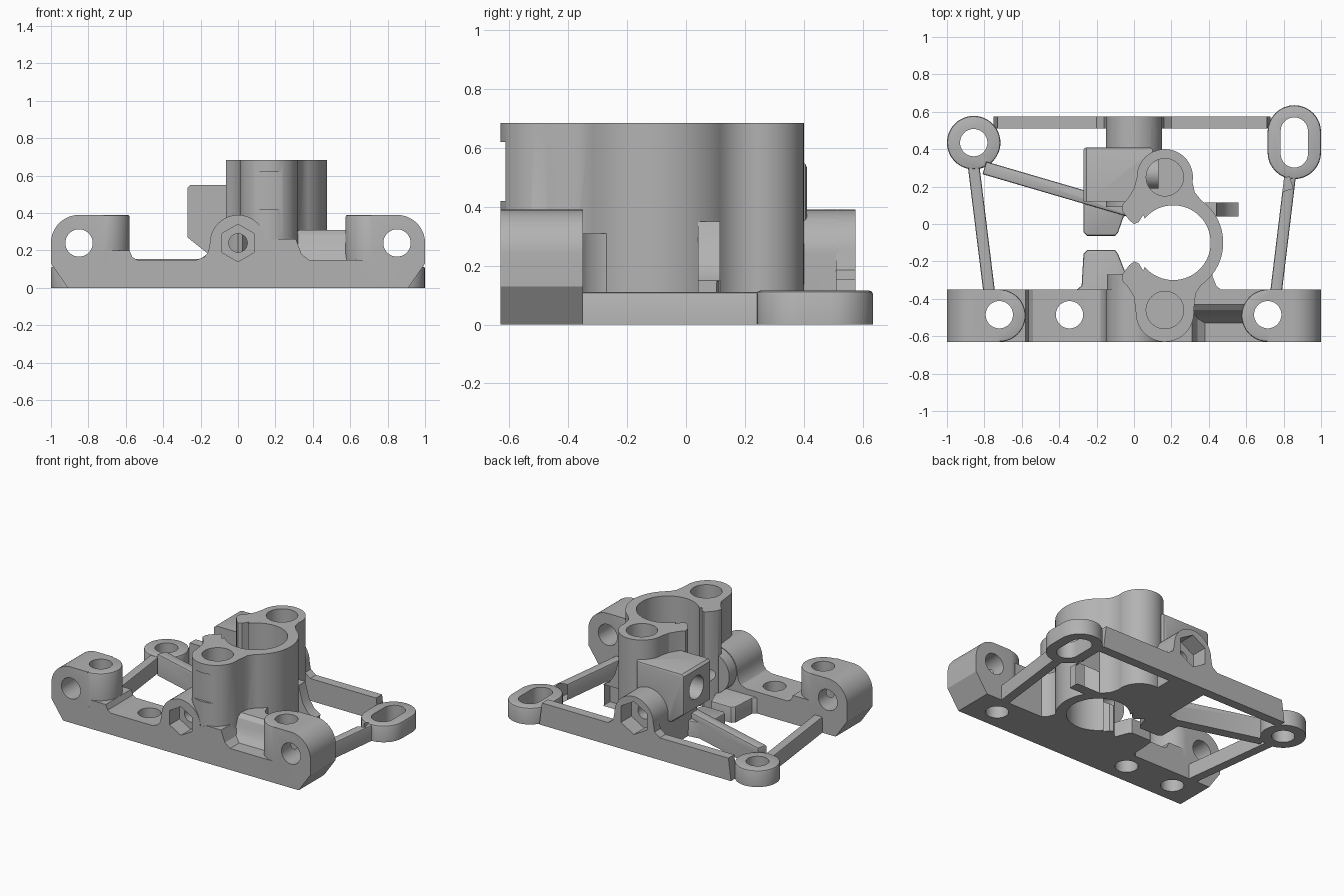
import bpy, bmesh, math
from mathutils import Vector

if "Cube" in bpy.data.objects:
    bpy.data.objects.remove(bpy.data.objects["Cube"])

mat = bpy.data.materials.new("plain_grey")
mat.diffuse_color = (0.45, 0.45, 0.45, 1)
mat.use_nodes = True
mat.node_tree.nodes["Principled BSDF"].inputs["Base Color"].default_value = mat.diffuse_color


def arc(cx, cy, r, a0, a1, n=16):
    return [(cx + r * math.cos(math.radians(a0 + (a1 - a0) * i / n)),
             cy + r * math.sin(math.radians(a0 + (a1 - a0) * i / n))) for i in range(n + 1)]


def circle(cx, cy, r, n=48, start=0):
    return arc(cx, cy, r, start, start + 360, n)[:-1]


def capsule(cx, y0, y1, r):
    return arc(cx, y1, r, 0, 180) + arc(cx, y0, r, 180, 360)


def strut(a, b, w):
    a, b = Vector(a), Vector(b)
    d = (b - a).normalized() * w / 2
    n = Vector((-d.y, d.x))
    return [a - n, b - n, b + n, a + n]


def prism(name, pts, lo, hi, axis="z", bevel=0):
    """Extrude a flat outline along an axis, optionally softening the hi rim."""
    place = {"z": lambda u, v, w: (u, v, w), "y": lambda u, v, w: (u, w, v),
             "x": lambda u, v, w: (w, u, v)}[axis]
    bm = bmesh.new()
    low = [bm.verts.new(place(p[0], p[1], lo)) for p in pts]
    top = [bm.verts.new(place(p[0], p[1], hi)) for p in pts]
    bm.faces.new(low)
    cap = bm.faces.new(top)
    for i in range(len(pts)):
        j = (i + 1) % len(pts)
        bm.faces.new((low[i], low[j], top[j], top[i]))
    bmesh.ops.recalc_face_normals(bm, faces=bm.faces)
    if bevel:
        bmesh.ops.bevel(bm, geom=list(cap.edges), offset=bevel, segments=2,
                        profile=0.5, affect="EDGES")
    me = bpy.data.meshes.new(name)
    bm.to_mesh(me)
    bm.free()
    ob = bpy.data.objects.new(name, me)
    bpy.context.collection.objects.link(ob)
    return ob


def combine(target, other, op):
    m = target.modifiers.new("join", "BOOLEAN")
    m.operation, m.solver, m.object = op, "EXACT", other
    bpy.context.view_layer.update()
    dg = bpy.context.evaluated_depsgraph_get()
    new = bpy.data.meshes.new_from_object(target.evaluated_get(dg))
    target.modifiers.clear()
    target.data = new
    bpy.data.objects.remove(other)


# Front bar with raised screw boss in the middle
boss = arc(0, .24, .15, 0, 180, 24)
body = prism("bracket_body", [(-.91, 0), (.91, 0), (1, .13), (1, .15), (.6, .15), (.38, .15),
             (.34, .18), (.31, .26), (.2, .26)] + boss +
             [(-.16, .19), (-.18, .165), (-.22, .15), (-.54, .15), (-.565, .165), (-.58, .2),
              (-.7, .2), (-.7, .15), (-1, .15), (-1, .13)], -.63, -.35, "y")
parts = []

# Ears: rounded outer end, round inner end
for s, cx in ((-1, -.72), (1, .715)):
    prof = [(cx, 0), (s * .91, 0), (s * 1, .13)]
    prof += [(s * u, v) for u, v in arc(.85, .24, .15, 0, 90)] + [(cx, .39)]
    parts.append(prism("ear_block", prof, -.63, -.35, "y"))
    parts.append(prism("ear_round", circle(cx, -.49, .14), 0, .39, bevel=.01))

# Clamp tower: open ring with two lugs and two lips
tower = (arc(.165, -.475, .155, 180, 365, 28) + [(.33, -.37)]
         + arc(.2, -.1, .277, -55, 55, 28) + [(.325, .17)]
         + arc(.165, .25, .15, -10, 180, 28)
         + [(0, .19), (-.03, .14), (-.065, .1), (-.06, .065), (-.025, .02), (0, 0), (.025, .01),
            (.05, .05), (.1, -.1), (.05, -.25), (.025, -.21), (0, -.2), (-.025, -.22),
            (-.06, -.265), (-.065, -.3), (-.03, -.34), (0, -.39)])
parts.append(prism("clamp_tower", tower, 0, .685))
parts.append(prism("front_boss_rear", circle(0, .24, .145), -.36, -.27, "y"))
parts.append(prism("rear_boss_inner", boss + [(-.14, 0), (.14, 0)], .09, .52, "y"))

# Shelf and gussets tying the tower to the bar and strut
parts.append(prism("side_shelf", [(-.35, 0), (-.35, .31), (-.43, .31), (-.46, .285), (-.49, .2),
             (-.53, .15), (-.53, 0)], .25, .68, "x"))
parts.append(prism("tower_gusset", [(.33, -.38), (.5, -.38), (.44, -.33), (.42, -.28),
             (.41, -.2), (.36, -.2)], 0, .31))
parts.append(prism("strut_ramp", [(.38, 0), (.56, 0), (.56, .15), (.51, .18), (.47, .24),
             (.44, .35), (.38, .35)], .04, .115, "y"))

# Side block for the cross screw
parts.append(prism("screw_block", [(-.27, .27), (-.17, .19), (.1, .19), (.1, .55), (-.255, .55),
             (-.27, .535)], .12, .41, "y", bevel=.015))

# Clamp tabs either side of the gap
parts.append(prism("rear_tab", [(-.27, .16), (-.27, -.045), (-.25, -.063), (-.1, -.063),
             (-.085, -.045), (-.055, .04), (0, .06), (.02, .2)], 0, .11, bevel=.01))
parts.append(prism("front_tab", [(-.33, -.37), (-.28, -.33), (-.27, -.16), (-.25, -.14),
             (-.1, -.14), (-.085, -.16), (-.05, -.25), (0, -.27), (.01, -.4)], 0, .11, bevel=.01))

# Rear bar with screw boss
parts.append(prism("rear_bar", [(-.75, 0), (.73, 0), (.71, .155), (.2, .155), (.16, .185)]
             + boss + [(-.16, .185), (-.2, .155), (-.73, .155)], .51, .575, "y"))

# Rear mounting lugs and slim struts
parts.append(prism("round_lug", circle(-.857, .435, .143), 0, .115, bevel=.012))
parts.append(prism("slot_lug", capsule(.857, .383, .492, .143), 0, .115, bevel=.012))
for a, b, w, h in (((-.86, .33), (-.77, -.4), .062, .11), ((.835, .26), (.755, -.4), .062, .11),
                   ((-.8, .3), (-.03, .075), .07, .15), ((.84, .222), (.39, .085), .065, .15)):
    parts.append(prism("strut", strut(a, b, w), 0, h, bevel=.01))

for p in parts:
    combine(body, p, "UNION")

# Holes and pockets
cuts = [prism("bore", circle(.21, -.1, .2, 64), -.1, .8),
        prism("front_rod_hole", circle(.165, -.46, .1), .2, .8),
        prism("rear_rod_hole", circle(.165, .25, .1), .2, .8),
        prism("screw_channel", circle(0, .24, .05, 24), -.8, .8, "y"),
        prism("front_hex", circle(0, .24, .1, 6, 30), -.8, -.52, "y"),
        prism("rear_hex", circle(0, .24, .115, 6, 30), .46, .8, "y"),
        prism("cross_screw_hole", circle(.27, .41, .08, 32), -.4, .13, "x"),
        prism("lug_relief", [(-.02, .42), (.34, .42), (.34, .6), (.32, .62), (0, .62),
              (-.02, .6)], -.7, -.613, "y"),
        prism("round_lug_hole", circle(-.857, .435, .073), -.1, .3),
        prism("slot_lug_hole", capsule(.857, .375, .497, .073), -.1, .3)]
for x in (-.72, -.345, .715):
    cuts.append(prism("bar_hole", circle(x, -.485, .073), -.1, .6))
for x in (-.85, .85):
    cuts.append(prism("ear_hole", circle(x, .24, .073), -.8, -.2, "y"))
for c in cuts:
    c.hide_render = True
    combine(body, c, "DIFFERENCE")

body.data.materials.clear()
body.data.materials.append(mat)
bpy.ops.object.select_all(action="DESELECT")
body.select_set(True)
bpy.context.view_layer.objects.active = body
bpy.ops.object.shade_smooth_by_angle(angle=math.radians(30))
